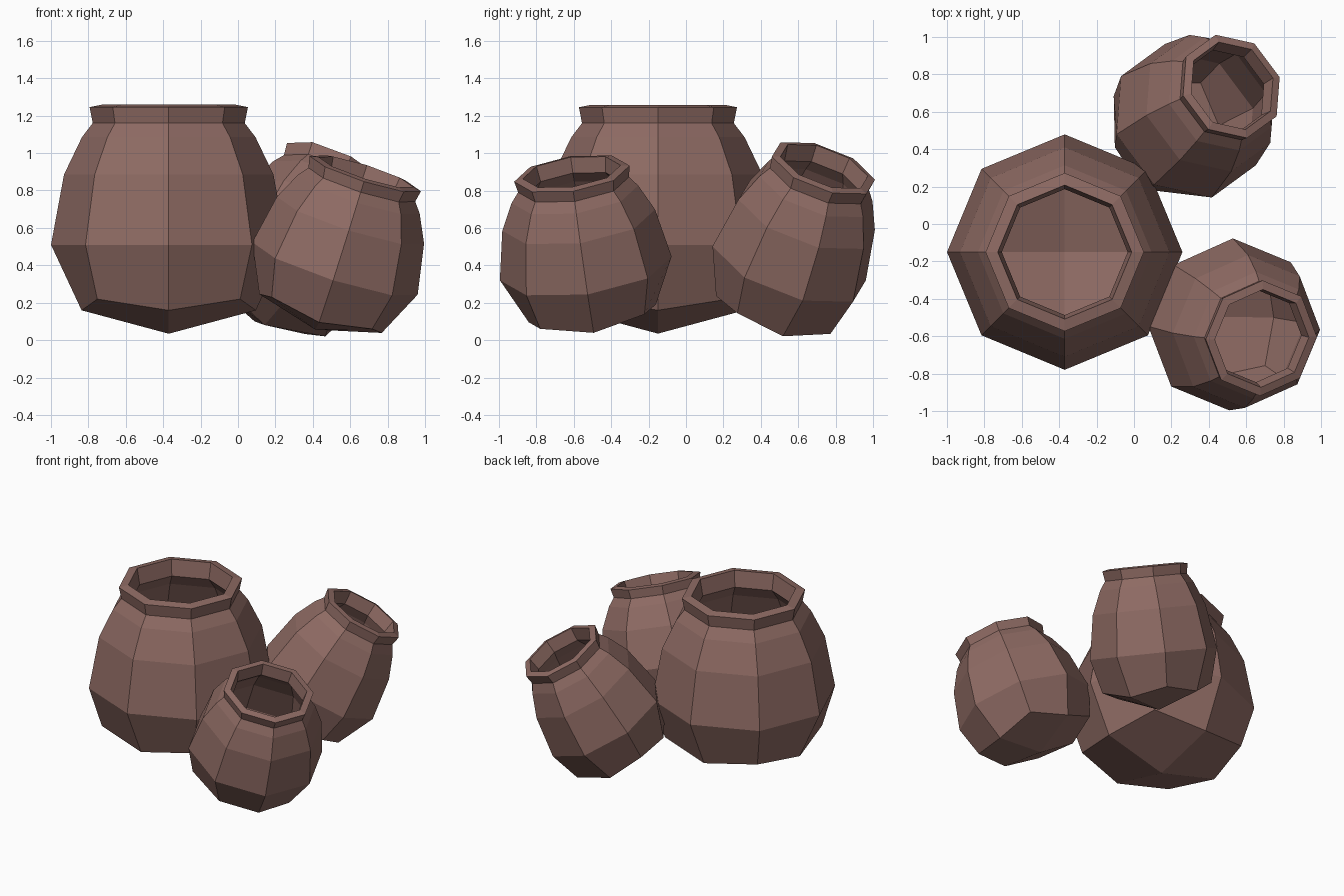
import bpy, bmesh, math
from mathutils import Vector, Quaternion, Matrix

if "Cube" in bpy.data.objects:
    bpy.data.objects.remove(bpy.data.objects["Cube"])

clay = bpy.data.materials.new("brown_clay")
clay.diffuse_color = (0.27, 0.145, 0.125, 1)
clay.use_nodes = True
clay.node_tree.nodes["Principled BSDF"].inputs["Base Color"].default_value = clay.diffuse_color

SIDES = 8
# Outer wall from belly to rim: (radius, height above the base point)
WALL = [(0.635, 0.475), (0.565, 0.85), (0.468, 1.05), (0.41, 1.125), (0.427, 1.21)]


def pot_mesh():
    bm = bmesh.new()

    def ring(fn):
        out = []
        for i in range(SIDES):
            r, z = fn(i)
            a = math.tau * i / SIDES
            out.append(bm.verts.new((r * math.cos(a), r * math.sin(a), z)))
        return out

    # Four-quad base, corners sit slightly higher than edge midpoints
    base = bm.verts.new((0, 0, 0))
    rings = [ring(lambda i: (0.545, 0.185) if i % 2 else (0.47, 0.125))]
    for i in range(0, SIDES, 2):
        b = rings[0]
        bm.faces.new((base, b[(i + 2) % SIDES], b[i + 1], b[i]))
    # Walls and flared rim
    for p in WALL:
        rings.append(ring(lambda i, p=p: p))
    for lo, hi in zip(rings, rings[1:]):
        for i in range(SIDES):
            j = (i + 1) % SIDES
            bm.faces.new((lo[i], lo[j], hi[j], hi[i]))
    bmesh.ops.recalc_face_normals(bm, faces=bm.faces)
    me = bpy.data.meshes.new("pot")
    bm.to_mesh(me)
    bm.free()
    me.materials.append(clay)
    return me


def add_pot(name, rim_centre, axis, width, height, spin=0):
    """Place a pot so its rim centre lands at the point, leaning along axis."""
    ob = bpy.data.objects.new(name, pot_mesh())
    bpy.context.collection.objects.link(ob)
    axis = Vector(axis).normalized()
    rot = Vector((0, 0, 1)).rotation_difference(axis) @ Quaternion((0, 0, 1), math.radians(spin))
    base = Vector(rim_centre) - axis * 1.21 * height
    ob.matrix_world = Matrix.LocRotScale(base, rot, Vector((width, width, height)))
    # Hollow interior
    mod = ob.modifiers.new("thickness", "SOLIDIFY")
    mod.thickness = 0.062
    mod.offset = -1
    mod.use_even_offset = True
    return ob


add_pot("large_pot", (-0.37, -0.15, 1.245), (0, 0, 1), 0.99, 1.0)
add_pot("front_small_pot", (0.68, -0.61, 0.89), (0.32, -0.146, 1), 0.73, 0.73)
add_pot("back_small_pot", (0.52, 0.735, 0.92), (0.45, 0.36, 1), 0.69, 0.80, spin=14)
